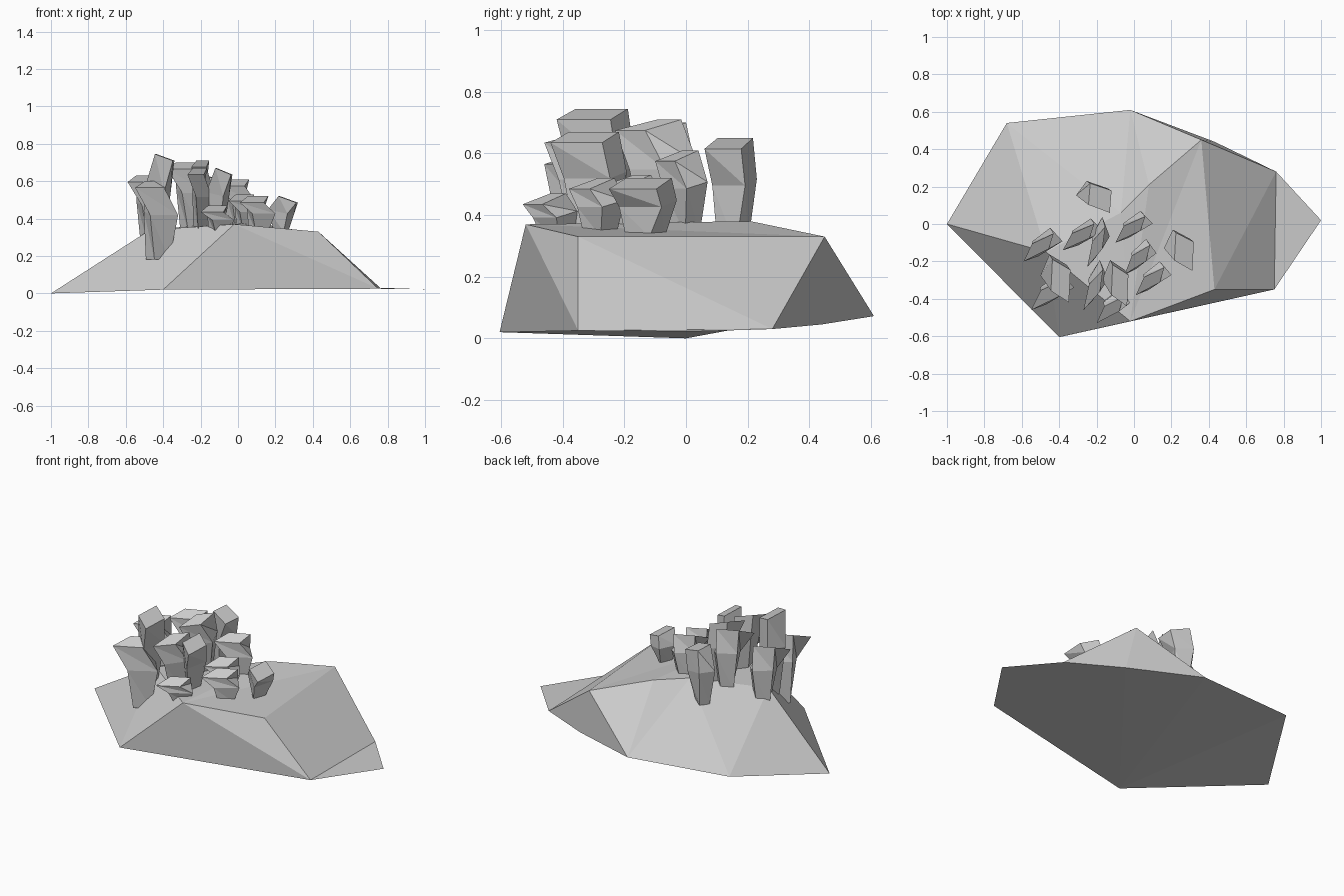
import bpy, bmesh

if "Cube" in bpy.data.objects:
    bpy.data.objects.remove(bpy.data.objects["Cube"])


def build(name, verts, faces):
    bm = bmesh.new()
    vs = [bm.verts.new(v) for v in verts]
    for f in faces:
        bm.faces.new([vs[i] for i in f])
    bmesh.ops.recalc_face_normals(bm, faces=bm.faces)
    bmesh.ops.triangulate(bm, faces=[f for f in bm.faces if len(f.verts) > 4])
    me = bpy.data.meshes.new(name)
    bm.to_mesh(me)
    bm.free()
    ob = bpy.data.objects.new(name, me)
    bpy.context.collection.objects.link(ob)


# Faceted rock base: foot outline (0-7) and plateau corners (8-13)
foot = [(-1, 0, 0), (-.68, .54, .10), (-.02, .61, .072), (.43, .44, .045),
        (.76, .28, .03), (1, .02, .022), (.75, -.35, .025), (-.4, -.605, .02)]
plateau = [(-.02, -.52, .37), (.43, -.35, .33), (.36, .45, .33),
           (.08, .21, .38), (-.07, .06, .375), (-.47, -.15, .34)]
A, B, C, D, F, E = range(8, 14)
build("rock_base", foot + plateau, [
    (0, 1, E), (1, F, E), (1, 2, F), (2, D, F), (2, C, D), (2, 3, C), (3, 4, C),
    (C, 4, B), (4, 6, B), (4, 5, 6), (6, A, B), (6, 7, A), (7, E, A), (7, 0, E),
    (A, B, C), (A, C, D), (A, D, F), (A, F, E), tuple(range(8))])

# Crystals: leaning four-sided columns as foot, waist and cap rings (unit outline).
# First style leans to the left, second to the right.
LEFT = ([(-.5, .25), (.1, .7), (.6, .15), (-.1, -.45)],
        [(-.6, .2), (.35, 1), (1, .2), (-.3, -.7)],
        [(-.55, .05), (.6, .65), (.35, -.25), (-1, -1)])
RIGHT = ([(-.6, .1), (-.2, .65), (.35, .2), (.05, -.5)],
         [(-1, .1), (-.4, 1), (.75, .55), (.3, -.7)],
         [(-.3, .1 - .6), (-.2, .85), (1, .4), (.9, -1)])
LOW = {"L": [0, 0, .035, .035], "R": [0, 0, .035, .035]}


def crystal(name, style, x0, x1, y0, y1, top, base, foot_dx=0, foot_dy=0):
    cx, cy, hx, hy = (x0 + x1) / 2, (y0 + y1) / 2, (x1 - x0) / 2, (y1 - y0) / 2
    rings = LEFT if style == "L" else RIGHT
    verts = []
    for t, ring in zip((0, .62, 1), rings):
        for (u, v), d in zip(ring, LOW[style]):
            verts.append((cx + u * hx + foot_dx * (1 - t),
                          cy + v * hy + foot_dy * (1 - t),
                          base + (top - base) * t - d * t))
    faces = [(0, 1, 2, 3), (8, 9, 10, 11)]
    for r in (0, 4):
        for i in range(4):
            a, b = r + i, r + (i + 1) % 4
            faces += [(a, b, b + 4), (a, b + 4, a + 4)]
    build(name, verts, faces)


# style, x range, y range, top height, foot height, foot offset
specs = [
    ("R", -.31, -.12, .06, .23, .65, .30, 0, 0),
    ("L", -.59, -.39, -.20, -.02, .63, .26, .02, 0),
    ("L", -.38, -.17, -.14, .03, .70, .33, .02, 0),
    ("L", -.10, .10, -.10, .07, .61, .34, 0, 0),
    ("L", -.25, -.13, -.23, .03, .71, .34, 0, .02),
    ("L", -.05, .12, -.27, -.08, .53, .34, 0, 0),
    ("R", .16, .32, -.25, -.03, .52, .33, 0, 0),
    ("L", .01, .20, -.38, -.20, .52, .33, 0, 0),
    ("R", -.17, -.03, -.44, -.20, .67, .33, 0, .02),
    ("L", -.27, -.14, -.46, -.20, .67, .32, 0, .02),
    ("R", -.50, -.34, -.42, -.17, .745, .26, 0, .02),
    ("L", -.55, -.32, -.46, -.26, .60, .18, 0, 0),
    ("L", -.20, -.02, -.53, -.36, .47, .32, 0, .02),
]
for i, s in enumerate(specs):
    crystal(f"crystal_{i + 1:02d}", *s)
